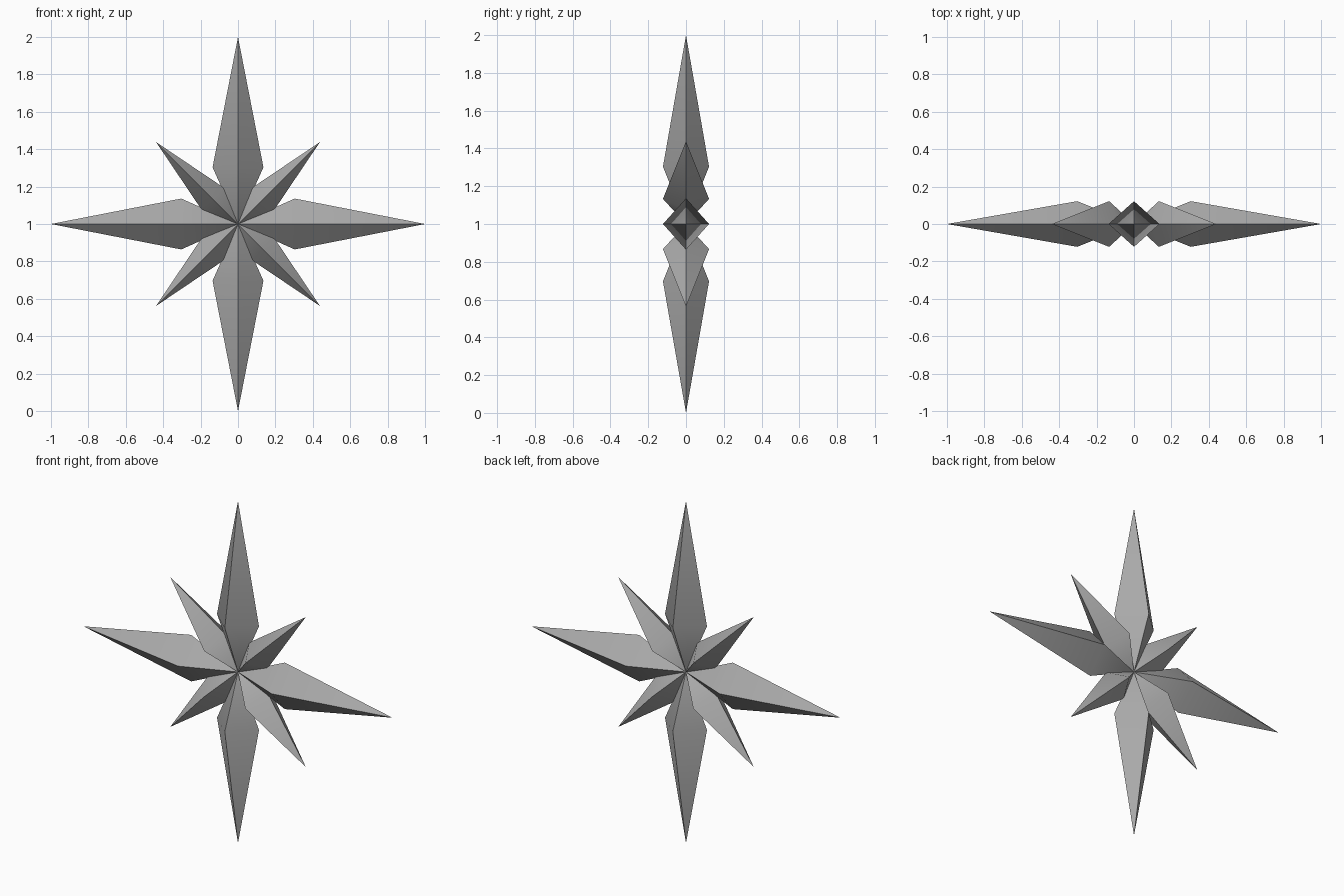
import bpy, bmesh, math
from mathutils import Matrix

old = bpy.data.objects.get("Cube")
if old:
    bpy.data.objects.remove(old, do_unlink=True)

grey = bpy.data.materials.new("mid_grey")
grey.use_nodes = True
colour = (0.4, 0.4, 0.4, 1)
grey.diffuse_color = colour
grey.node_tree.nodes["Principled BSDF"].inputs["Base Color"].default_value = colour

DEPTH = 0.122


def spike(name, scale, angle):
    """Four-sided double pyramid running outwards from the star's centre."""
    bm = bmesh.new()
    r, w = 0.303 * scale, 0.136 * scale
    inner = bm.verts.new((0, 0, 0))
    tip = bm.verts.new((0, 0, scale))
    ring = [bm.verts.new(p) for p in
            ((w, 0, r), (0, DEPTH, r), (-w, 0, r), (0, -DEPTH, r))]
    for a, b in zip(ring, ring[1:] + ring[:1]):
        bm.faces.new((a, b, tip))
        bm.faces.new((b, a, inner))
    bmesh.ops.recalc_face_normals(bm, faces=bm.faces)
    turn = Matrix.Translation((0, 0, 1)) @ Matrix.Rotation(angle, 4, "Y")
    bmesh.ops.transform(bm, matrix=turn, verts=bm.verts)
    mesh = bpy.data.meshes.new(name)
    bm.to_mesh(mesh)
    bm.free()
    mesh.materials.append(grey)
    obj = bpy.data.objects.new(name, mesh)
    bpy.context.collection.objects.link(obj)
    # Soft across the shoulder, crisp along the ridges
    bpy.ops.object.select_all(action="DESELECT")
    obj.select_set(True)
    bpy.context.view_layer.objects.active = obj
    bpy.ops.object.shade_smooth_by_angle(angle=math.radians(30))


# Long spikes on the axes, short ones on the diagonals
long_names = ("top", "left", "bottom", "right")
short_names = ("upper_left", "lower_left", "lower_right", "upper_right")
for i in range(4):
    spike(long_names[i] + "_long_spike", 1.0, math.radians(90 * i))
    spike(short_names[i] + "_short_spike", 0.62, math.radians(90 * i + 45))
